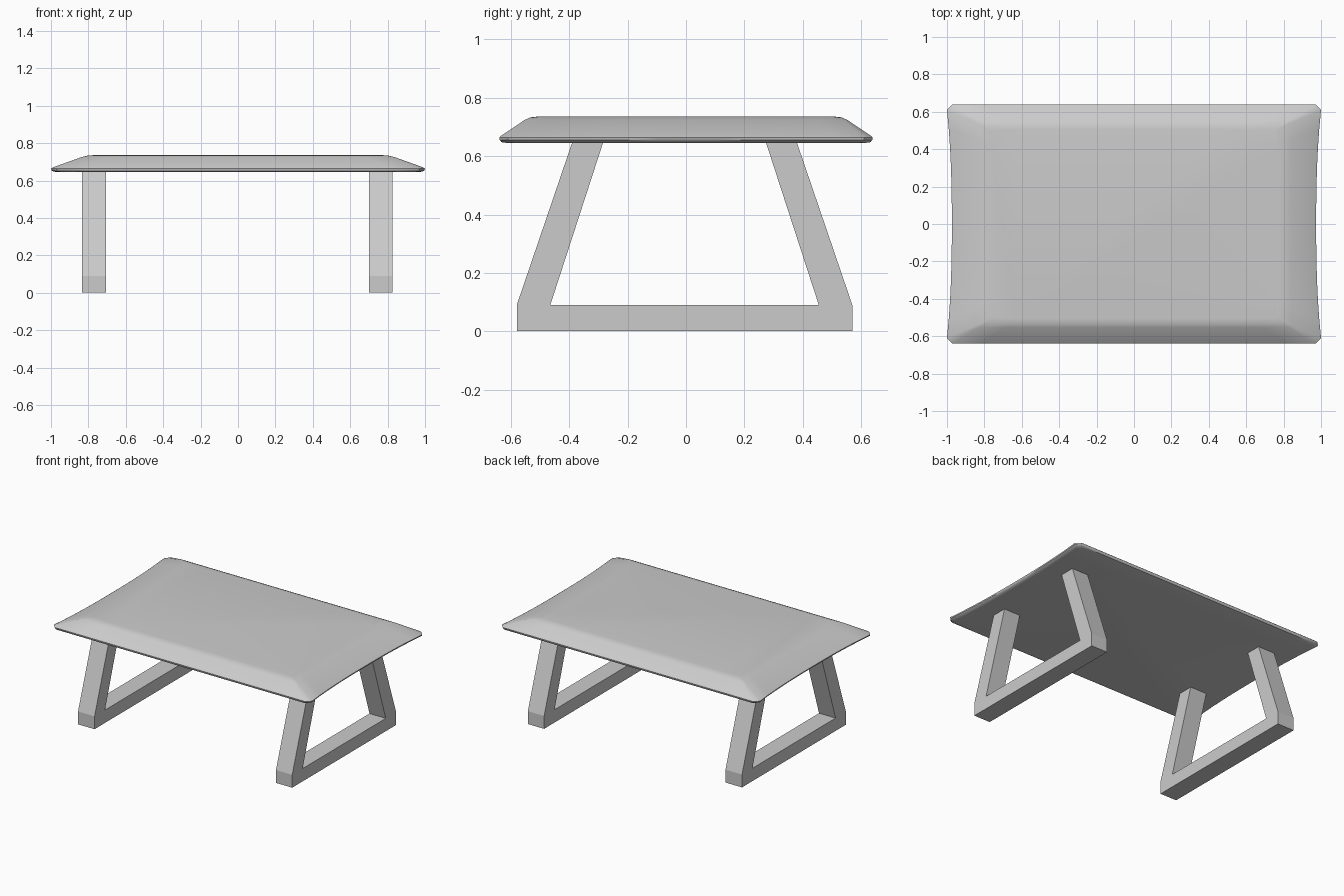
import bpy, bmesh

if "Cube" in bpy.data.objects:
    bpy.data.objects.remove(bpy.data.objects["Cube"])

def make_object(name, bm):
    bmesh.ops.recalc_face_normals(bm, faces=bm.faces[:])
    mesh = bpy.data.meshes.new(name)
    bm.to_mesh(mesh)
    bm.free()
    obj = bpy.data.objects.new(name, mesh)
    bpy.context.collection.objects.link(obj)
    return obj

def outline(hx, hy, chamfer, bow, z, n=12):
    """Rectangle with clipped corners and short sides bowed inward."""
    half = []
    for i in range(n + 1):                      # right side, front to back
        t = -1 + 2 * i / n
        half.append((hx - bow * (1 - abs(t) ** 2.5), t * (hy - chamfer), z))
    for i in range(n + 1):                      # back side, right to left
        t = 1 - 2 * i / n
        half.append((t * (hx - chamfer), hy, z))
    return half + [(-x, -y, z) for x, y, z in half]

# Tabletop: stacked outlines from the flat underside to the raised centre
layers = [
    (0.962, 0.612, 0.028, 0.022, 0.645),
    (0.988, 0.632, 0.029, 0.025, 0.648),
    (0.998, 0.639, 0.030, 0.026, 0.656),
    (1.000, 0.640, 0.030, 0.026, 0.664),
    (0.988, 0.632, 0.028, 0.025, 0.671),
    (0.840, 0.553, 0.012, 0.003, 0.724),
    (0.805, 0.533, 0.010, 0.000, 0.733),
    (0.765, 0.505, 0.010, 0.000, 0.736),
]
bm = bmesh.new()
rings = [[bm.verts.new(p) for p in outline(*layer)] for layer in layers]
for low, high in zip(rings, rings[1:]):
    for i in range(len(low)):
        j = (i + 1) % len(low)
        bm.faces.new((low[i], low[j], high[j], high[i]))
bm.faces.new(rings[0][::-1])
bm.faces.new(rings[-1])
top = make_object("tabletop", bm)
bpy.context.view_layer.objects.active = top
top.select_set(True)
bpy.ops.object.shade_smooth_by_angle(angle=0.6)

# Leg frames: open trapezoid profile extruded along x
profile = [(-0.58, 0), (0.57, 0), (0.57, 0.09), (0.379, 0.65), (0.273, 0.65),
           (0.455, 0.09), (-0.465, 0.09), (-0.283, 0.65), (-0.389, 0.65), (-0.58, 0.09)]
for name, x0, x1 in (("left_leg_frame", -0.833, -0.705), ("right_leg_frame", 0.70, 0.826)):
    bm = bmesh.new()
    face = bm.faces.new([bm.verts.new((x0, y, z)) for y, z in profile])
    ext = bmesh.ops.extrude_face_region(bm, geom=[face], use_keep_orig=True)
    moved = [v for v in ext["geom"] if isinstance(v, bmesh.types.BMVert)]
    bmesh.ops.translate(bm, verts=moved, vec=(x1 - x0, 0, 0))
    make_object(name, bm)
